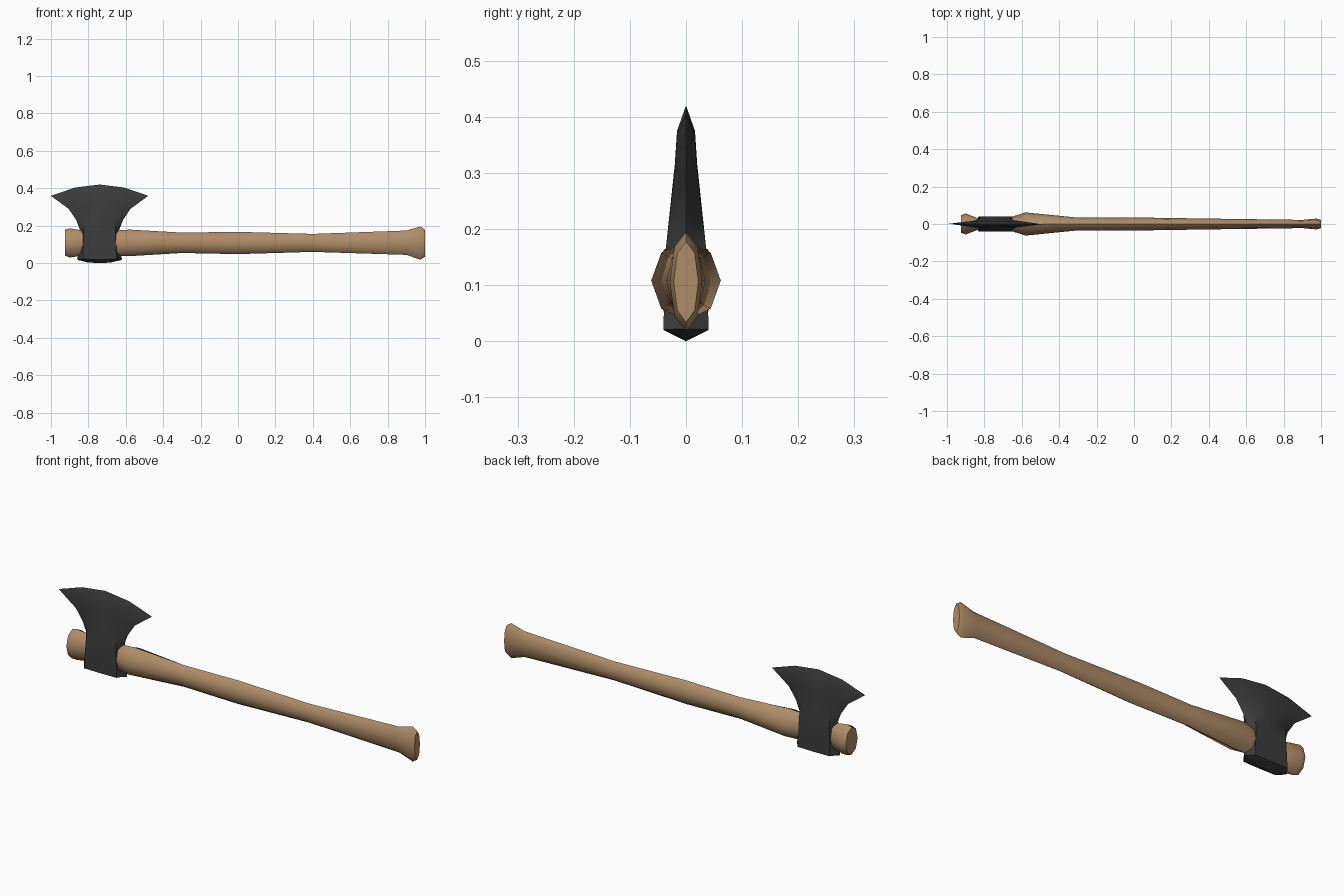
import bpy, bmesh, math

if "Cube" in bpy.data.objects:
    bpy.data.objects.remove(bpy.data.objects["Cube"])


def material(name, rgb):
    m = bpy.data.materials.new(name)
    m.diffuse_color = (*rgb, 1)
    m.use_nodes = True
    m.node_tree.nodes["Principled BSDF"].inputs["Base Color"].default_value = m.diffuse_color
    return m


def loft(name, loops, mat, caps, angle):
    """Skin a series of closed loops of equal length."""
    bm = bmesh.new()
    rings = [[bm.verts.new(p) for p in loop] for loop in loops]
    n = len(rings[0])
    for r0, r1 in zip(rings, rings[1:]):
        for i in range(n):
            j = (i + 1) % n
            bm.faces.new((r0[i], r0[j], r1[j], r1[i]))
    if caps:
        bm.faces.new(rings[0])
        bm.faces.new(rings[-1])
    bmesh.ops.remove_doubles(bm, verts=bm.verts, dist=1e-5)
    bmesh.ops.recalc_face_normals(bm, faces=bm.faces)
    me = bpy.data.meshes.new(name)
    bm.to_mesh(me)
    bm.free()
    me.materials.append(mat)
    ob = bpy.data.objects.new(name, me)
    bpy.context.collection.objects.link(ob)
    bpy.ops.object.select_all(action='DESELECT')
    ob.select_set(True)
    bpy.context.view_layer.objects.active = ob
    bpy.ops.object.shade_smooth_by_angle(angle=math.radians(angle))
    return ob


wood = material("light wood", (0.43, 0.265, 0.14))
steel = material("dark steel", (0.045, 0.045, 0.045))

# Handle: eight-sided sections (x, half width, bottom z, top z)
sections = [
    (-0.925, 0.047, 0.040, 0.178), (-0.90, 0.056, 0.030, 0.186),
    (-0.84, 0.033, 0.038, 0.176), (-0.66, 0.036, 0.038, 0.174),
    (-0.58, 0.062, 0.037, 0.179), (-0.30, 0.034, 0.054, 0.163),
    (0.0, 0.035, 0.048, 0.167), (0.40, 0.029, 0.060, 0.156),
    (0.90, 0.022, 0.044, 0.174), (0.975, 0.029, 0.018, 0.195),
    (1.0, 0.022, 0.034, 0.178),
]
handle_loops = []
for x, w, z0, z1 in sections:
    c, h = (z0 + z1) / 2, (z1 - z0) / 2
    handle_loops.append([
        (x, w * math.cos(k * math.pi / 4), c + h * math.sin(k * math.pi / 4))
        for k in range(8)])
loft("handle", handle_loops, wood, True, 50)

# Head: rows of (half length, inner half length, thickness, edge z, inner z, middle z)
rows = [
    (0.115, 0.060, 0.0, 0.016, 0.003, 0.0),
    (0.120, 0.090, 0.040, 0.022, 0.021, 0.020),
    (0.100, 0.088, 0.039, 0.090, 0.090, 0.090),
    (0.100, 0.084, 0.036, 0.165, 0.165, 0.165),
    (0.125, 0.085, 0.028, 0.230, 0.235, 0.240),
    (0.165, 0.095, 0.020, 0.290, 0.305, 0.315),
    (0.235, 0.130, 0.016, 0.341, 0.365, 0.375),
    (0.260, 0.130, 0.0, 0.360, 0.404, 0.420),
]
CX = -0.74
head_loops = []
for w, a, t, ze, zi, zm in rows:
    head_loops.append([
        (CX - w, 0, ze), (CX - a, -t, zi), (CX, -t, zm), (CX + a, -t, zi),
        (CX + w, 0, ze), (CX + a, t, zi), (CX, t, zm), (CX - a, t, zi)])
loft("axe_head", head_loops, steel, False, 40)
